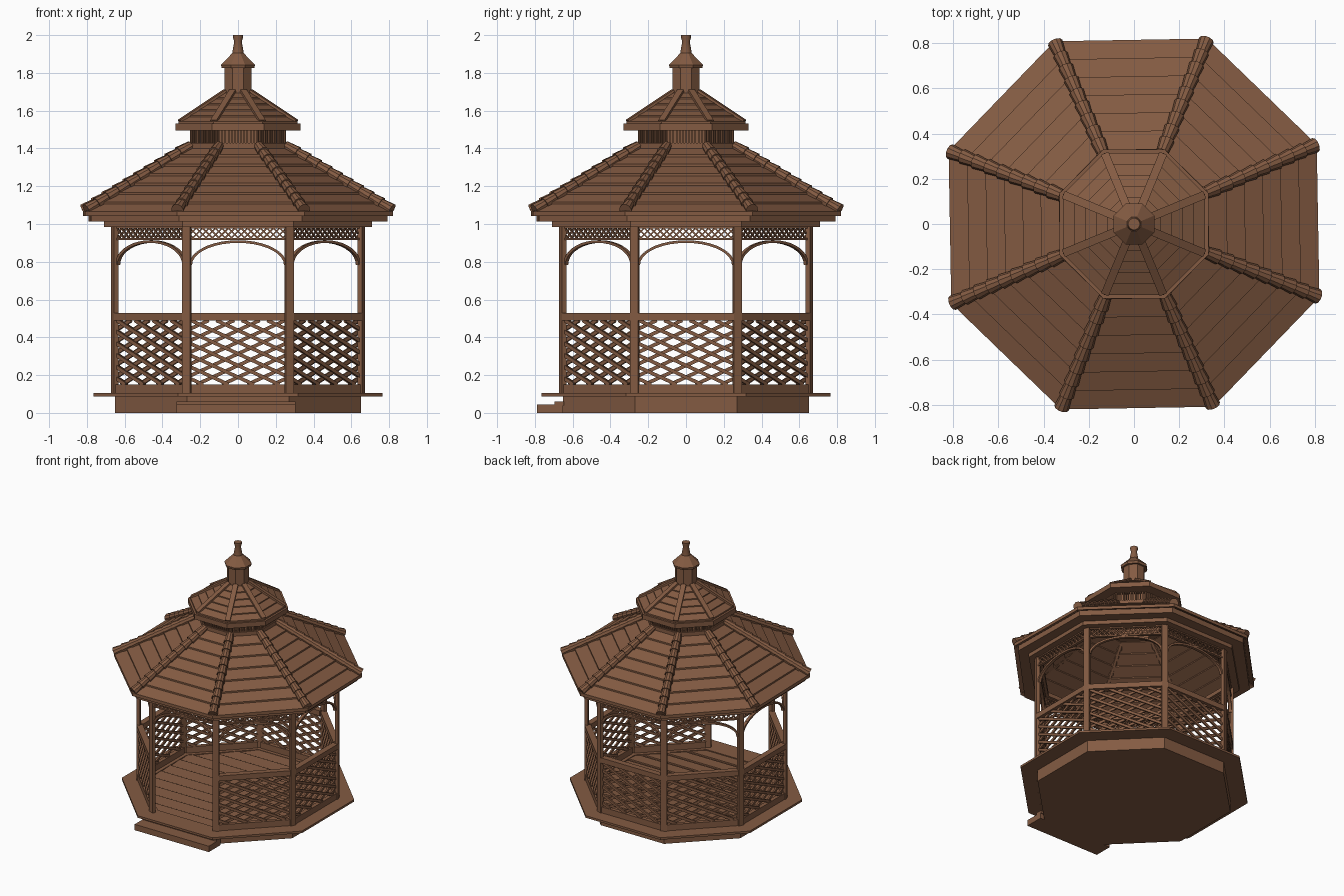
import bpy, bmesh, math
from mathutils import Matrix, Vector

if "Cube" in bpy.data.objects:
    bpy.data.objects.remove(bpy.data.objects["Cube"])

wood = bpy.data.materials.new("brown_wood")
wood.use_nodes = True
wood.diffuse_color = (0.23, 0.105, 0.055, 1)
wood.node_tree.nodes["Principled BSDF"].inputs["Base Color"].default_value = wood.diffuse_color

SIDES = 8
STEP = math.tau / SIDES
ROUND = 1 / math.cos(STEP / 2)      # corner radius per unit of apothem
APO = 0.65                          # wall distance from the centre
ROOF_TURN = math.radians(1)
FLAT = Vector((0, 1, 0))


def finish(name, bm):
    bmesh.ops.remove_doubles(bm, verts=bm.verts, dist=0.00001)
    bmesh.ops.recalc_face_normals(bm, faces=bm.faces)
    mesh = bpy.data.meshes.new(name)
    bm.to_mesh(mesh)
    bm.free()
    mesh.materials.append(wood)
    obj = bpy.data.objects.new(name, mesh)
    bpy.context.collection.objects.link(obj)
    return obj


def ring(name, profile, turn=0.0, sides=SIDES):
    """Sweep a closed (apothem, z) profile round the axis."""
    bm = bmesh.new()
    scale = 1 / math.cos(math.pi / sides)
    loops = []
    for k in range(sides):
        a = (k + 0.5) * math.tau / sides + turn
        loops.append([bm.verts.new((r * scale * math.cos(a), r * scale * math.sin(a), z))
                      for r, z in profile])
    n = len(profile)
    for k in range(sides):
        p, q = loops[k], loops[(k + 1) % sides]
        for i in range(n):
            j = (i + 1) % n
            if profile[i][0] > 0 or profile[j][0] > 0:
                bm.faces.new((p[i], q[i], q[j], p[j]))
    bmesh.ops.dissolve_degenerate(bm, dist=0.00001, edges=bm.edges)
    return finish(name, bm)


def side(k, turn=0.0):
    return Matrix.Rotation(k * STEP + turn, 4, 'Z')


def frame(a, b, across=FLAT):
    """Axes with x from a to b, centred between them."""
    x = (b - a).normalized()
    y = (across - x * across.dot(x)).normalized()
    m = Matrix((x, y, x.cross(y))).transposed().to_4x4()
    m.translation = (a + b) / 2
    return m


def bar(bm, place, a, b, width, depth, across=FLAT):
    a, b = Vector(a), Vector(b)
    size = Matrix.Diagonal(((b - a).length, depth, width, 1))
    bmesh.ops.create_cube(bm, size=1, matrix=place @ frame(a, b, across) @ size)


def lattice(bm, place, half, low, high, slope, gap, width, y):
    """Two crossing layers of strips clipped to a rectangle."""
    reach = slope * half
    count = int((high - low + 2 * reach) / gap) + 1
    for sign in (1, -1):
        for i in range(count):
            c = low - reach + (i + 0.5) * gap
            start = max(-half, (low - c) / slope)
            end = min(half, (high - c) / slope)
            if end - start > width:
                yy = y + sign * width * 0.25
                bar(bm, place, (sign * start, yy, c + slope * start),
                    (sign * end, yy, c + slope * end), width, width * 0.6)


# Base, floor rim and step
ring("base", [(0, 0), (APO, 0), (APO, 0.088), (0, 0.088)])
ring("floor_rim", [(0.61, 0.088), (0.765, 0.088), (0.765, 0.104), (0.61, 0.104)])
bm = bmesh.new()
bar(bm, Matrix(), (-0.325, -0.72, 0.0225), (0.305, -0.72, 0.0225), 0.045, 0.14)
bar(bm, Matrix(), (-0.325, -0.67, 0.05), (0.305, -0.67, 0.05), 0.02, 0.05)
finish("front_step", bm)

# Floor planks, each tipped a little so the joints show
bm = bmesh.new()
PLANKS = 11
pitch = 2 * 0.63 / PLANKS
for i in range(PLANKS):
    y = -0.63 + (i + 0.5) * pitch
    half = min(0.64, 0.64 * math.sqrt(2) - abs(y))
    bar(bm, Matrix(), (-half, y, 0.094), (half, y, 0.094), 0.01, pitch * 0.9,
        Vector((0, 1, 0.06)))
finish("floor_planks", bm)

# Posts at the corners
bm = bmesh.new()
for k in range(SIDES):
    y = -0.707
    bar(bm, side(k + 0.5), (0, y, 0.1), (0, y, 0.99), 0.045, 0.024)
finish("posts", bm)

# Railings on every side but the front
rails, rail_lattice = bmesh.new(), bmesh.new()
for k in range(1, SIDES):
    for z, w, d in ((0.51, 0.04, 0.045), (0.128, 0.046, 0.03)):
        bar(rails, side(k), (-0.255, -APO, z), (0.255, -APO, z), w, d)
    lattice(rail_lattice, side(k), 0.252, 0.15, 0.49, 0.46, 0.062, 0.019, -APO)
finish("railing_rails", rails)
finish("railing_lattice", rail_lattice)

# Friezes and arches under the eaves
frieze, frieze_lattice, arches = bmesh.new(), bmesh.new(), bmesh.new()
ARC = 18
for k in range(SIDES):
    for z in (0.92, 0.982):
        bar(frieze, side(k), (-0.255, -APO, z), (0.255, -APO, z), 0.011, 0.022)
    lattice(frieze_lattice, side(k), 0.252, 0.924, 0.98, 1.0, 0.034, 0.008, -APO)
    pts = [(-0.25 * math.cos(math.pi * i / ARC), -APO,
            0.785 + 0.122 * math.sin(math.pi * i / ARC)) for i in range(ARC + 1)]
    for a, b in zip(pts, pts[1:]):
        bar(arches, side(k), a, b, 0.014, 0.022)
finish("frieze_rails", frieze)
finish("frieze_lattice", frieze_lattice)
finish("arches", arches)

# Eaves
ring("eave_beam", [(0.62, 0.985), (0.71, 0.985), (0.71, 1.016), (0.62, 1.016)])
ring("fascia", [(0.68, 1.014), (0.785, 1.014), (0.785, 1.055), (0.68, 1.055)], ROOF_TURN)


def courses(low, high, count, lip, thick):
    """Stepped shingle profile from the eave up, and back along the underside."""
    outer, inner = [], []
    low, high = Vector(low), Vector(high)
    for i in range(count):
        a, b = low.lerp(high, i / count), low.lerp(high, (i + 1) / count)
        outer += [(a.x, a.y + lip), (b.x, b.y)]
        inner += [(a.x, a.y - thick), (b.x, b.y - thick - lip * 0.7)]
    return outer + inner[::-1]


# Main roof with overlapping hip tiles
ring("main_roof", courses((0.815, 1.055), (0.25, 1.405), 7, 0.012, 0.012), ROOF_TURN)
bm = bmesh.new()
TILES = 10
foot, head = Vector((0, -0.875, 1.075)), Vector((0, -0.28, 1.41))
for k in range(SIDES):
    for i in range(TILES):
        a = foot.lerp(head, i / TILES)
        b = foot.lerp(head, (i + 1.15) / TILES)
        m = frame(a, b, Vector((1, 0, 0))) @ Matrix.Rotation(math.pi / 2, 4, 'Y')
        bmesh.ops.create_cone(bm, cap_ends=True, segments=10, radius1=0.034, radius2=0.025,
                              depth=(b - a).length, matrix=side(k + 0.5, ROOF_TURN) @ m)
finish("hip_tiles", bm)

# Lantern neck with slats
ring("neck_sill", [(0.2, 1.39), (0.262, 1.39), (0.262, 1.428), (0.2, 1.428)])
ring("neck_wall", [(0.215, 1.42), (0.228, 1.42), (0.228, 1.5), (0.215, 1.5)])
bm = bmesh.new()
SLATS = 13
for k in range(SIDES):
    for i in range(SLATS):
        x = -0.1 + 0.2 * i / (SLATS - 1)
        bar(bm, side(k), (x, -0.248, 1.425), (x, -0.248, 1.5), 0.008, 0.014)
finish("neck_slats", bm)

# Upper roof with hip strips
ring("upper_fascia", [(0.2, 1.495), (0.33, 1.495), (0.33, 1.532), (0.2, 1.532)])
ring("upper_roof", courses((0.315, 1.535), (0.07, 1.695), 5, 0.008, 0.012))
bm = bmesh.new()
for k in range(SIDES):
    bar(bm, side(k + 0.5), (0, -0.335, 1.545), (0, -0.075, 1.705), 0.014, 0.036,
        Vector((1, 0, 0)))
finish("upper_hip_strips", bm)

# Drum, cap and finial
ring("drum", [(0, 1.66), (0.072, 1.66), (0.072, 1.835), (0, 1.835)])
ring("drum_cap", [(0, 1.825), (0.086, 1.825), (0.09, 1.842), (0.03, 1.905), (0, 1.905)])
finial = ring("finial", [(0, 1.89), (0.03, 1.89), (0.03, 1.91), (0.02, 1.965),
                         (0.026, 1.985), (0.026, 2.0), (0, 2.0)], sides=16)
bpy.context.view_layer.objects.active = finial
finial.select_set(True)
bpy.ops.object.shade_smooth_by_angle(angle=math.radians(35))
